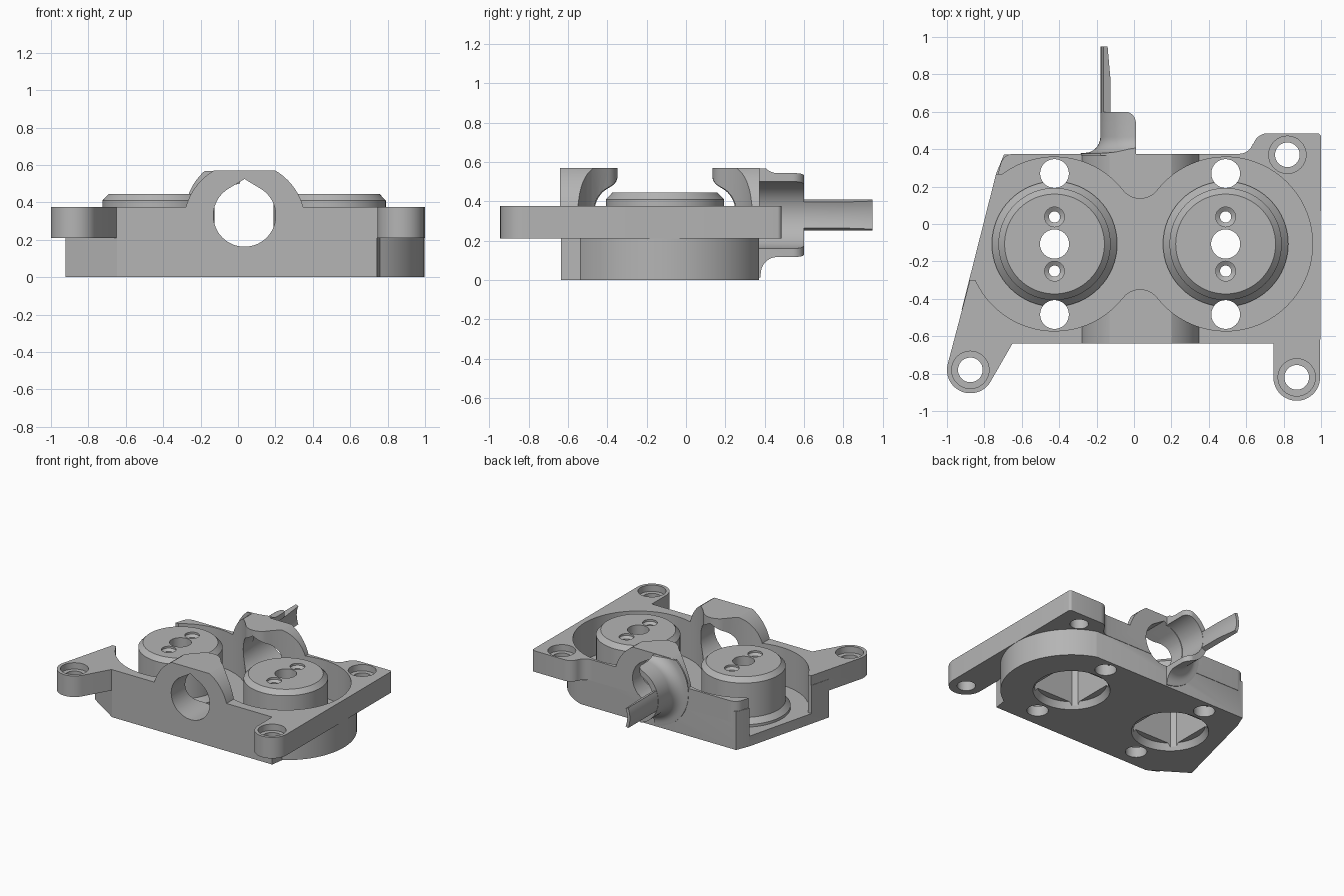
import bpy
import bmesh
from math import sin, cos, pi, radians, atan2, acos

if "Cube" in bpy.data.objects:
    bpy.data.objects.remove(bpy.data.objects["Cube"], do_unlink=True)

grey = bpy.data.materials.new("plain_grey")
grey.use_nodes = True
grey.diffuse_color = (0.46, 0.46, 0.46, 1)
grey.node_tree.nodes["Principled BSDF"].inputs["Base Color"].default_value = grey.diffuse_color

# Shared layout
BOSS_X = (-0.425, 0.49)
BOSS_Y = -0.107
MID = 0.035
BORE_Z, BORE_R = 0.33, 0.167
FRONT, BACK = -0.64, 0.375
FLOOR, PLATE_LOW, PLATE_TOP, ARCH_TOP = 0.08, 0.21, 0.375, 0.57
LUGS = ((0.87, -0.82), (-0.875, -0.78), (0.82, 0.37))
LUG_R = 0.125


def arc(cx, cy, r, start, end, n=12):
    """Points along an arc, angles in radians."""
    steps = [start + (end - start) * i / n for i in range(n + 1)]
    return [(cx + r * cos(a), cy + r * sin(a)) for a in steps]


def deg_arc(cx, cy, r, start, end, n=12):
    return arc(cx, cy, r, radians(start), radians(end), n)


def loft(name, rings):
    """Closed solid through equal rings of points, capped at both ends."""
    bm = bmesh.new()
    rows = [[bm.verts.new(p) for p in ring] for ring in rings]
    count = len(rows[0])
    for low, high in zip(rows, rows[1:]):
        for i in range(count):
            j = (i + 1) % count
            bm.faces.new((low[i], low[j], high[j], high[i]))
    bm.faces.new(rows[0])
    bm.faces.new(rows[-1])
    bmesh.ops.remove_doubles(bm, verts=bm.verts, dist=1e-5)
    bmesh.ops.recalc_face_normals(bm, faces=bm.faces)
    mesh = bpy.data.meshes.new(name)
    bm.to_mesh(mesh)
    bm.free()
    mesh.materials.append(grey)
    obj = bpy.data.objects.new(name, mesh)
    bpy.context.collection.objects.link(obj)
    return obj


def prism(name, outline, z0, z1):
    return loft(name, [[(x, y, z) for x, y in outline] for z in (z0, z1)])


def prism_y(name, outline, y0, y1):
    return loft(name, [[(x, y, z) for x, z in outline] for y in (y0, y1)])


def turned(name, x, y, profile, n=64):
    """Round part about a vertical axis from (radius, height) pairs."""
    return loft(name, [[(px, py, z) for px, py in arc(x, y, r, 0, 2 * pi, n)[:-1]]
                       for r, z in profile])


def swept(name, profile, start, end, n):
    """Part of a tube about the bore axis from (radius, y) pairs."""
    angles = [radians(start + (end - start) * i / n) for i in range(n + 1)]
    return loft(name, [[(MID + r * cos(a), y, BORE_Z + r * sin(a)) for r, y in profile]
                       for a in angles])


def combine(target, tool, operation):
    mod = target.modifiers.new("combine", "BOOLEAN")
    mod.operation = operation
    mod.solver = "EXACT"
    mod.object = tool
    graph = bpy.context.evaluated_depsgraph_get()
    mesh = bpy.data.meshes.new_from_object(target.evaluated_get(graph))
    target.modifiers.clear()
    target.data = mesh
    bpy.data.objects.remove(tool, do_unlink=True)


# Flange plate with three mounting lugs
plate = ([(0.745, FRONT), (0.745, -0.82)]
         + deg_arc(*LUGS[0], LUG_R, 180, 360, 24)
         + deg_arc(0.98, 0.465, 0.02, 0, 90, 4)
         + deg_arc(0.715, 0.405, 0.08, 90, 165, 8)
         + deg_arc(0.56, 0.455, 0.08, -15, -90, 8)
         + deg_arc(-0.645, 0.305, 0.07, 90, 165, 8)
         + deg_arc(*LUGS[1], LUG_R, 166, 329, 24)
         + [(-0.65, FRONT)])
body = prism("housing_body", plate, PLATE_LOW, PLATE_TOP)

# Lower body with one round end and one slanted end
lower = ([(-0.922, -0.46), (-0.648, -0.637), (0.743, -0.637)]
         + deg_arc(BOSS_X[1], BOSS_Y, 0.506, -58, 70, 40)
         + [(0.655, 0.372), (-0.695, 0.372), (-0.737, 0.27)])
combine(body, prism("lower_body", lower, 0, 0.3), "UNION")

# Flat-topped arch over the bore
half = acos((ARCH_TOP - 0.29) / 0.325)
arch = [(MID + 0.325, 0.3)] + arc(MID, 0.29, 0.325, 0.2, pi / 2 - half, 16)
arch += arc(MID, 0.29, 0.325, pi / 2 + half, pi - 0.2, 16) + [(MID - 0.325, 0.3)]
combine(body, prism_y("arch", arch, FRONT, BACK), "UNION")

# Hourglass pocket around both bosses, open on the slanted side
reach, waist, pocket_r = (BOSS_X[1] - BOSS_X[0]) / 2, 0.242, 0.465
fillet = (reach ** 2 + waist ** 2 - pocket_r ** 2) / (2 * (pocket_r - waist))
rise = waist + fillet
t = atan2(rise, reach)
mid = sum(BOSS_X) / 2
pocket = (arc(BOSS_X[1], BOSS_Y, pocket_r, t - pi, pi - t, 56)
          + arc(mid, BOSS_Y + rise, fillet, -t, t - pi, 16)
          + arc(BOSS_X[0], BOSS_Y, pocket_r, t, 2 * pi - t, 56)
          + arc(mid, BOSS_Y - rise, fillet, pi - t, t, 16))
combine(body, prism("pocket", pocket, FLOOR, 1), "DIFFERENCE")
side_gap = [(-1.2, -0.3), (-0.7, -0.3), (-0.7, 0.265), (-1.2, 0.265)]
combine(body, prism("side_gap", side_gap, FLOOR, 1), "DIFFERENCE")

# Teardrop bore
apex = 0.195
open_angle = acos(BORE_R / apex)
bore = arc(MID, BORE_Z, BORE_R, pi / 2 + open_angle, 2.5 * pi - open_angle, 48)
bore.append((MID, BORE_Z + apex))
combine(body, prism_y("bore", bore, -1, 1), "DIFFERENCE")

# Round bosses with hollow undersides and drilled tops
for x in BOSS_X:
    combine(body, turned("boss", x, BOSS_Y, [
        (0.335, 0.04), (0.335, 0.1), (0.3, 0.14), (0.3, 0.41), (0.267, 0.445)]), "UNION")
for x in BOSS_X:
    h, c = 0.2, 0.17
    square = [(h, -c), (h, c), (c, h), (-c, h), (-h, c), (-h, -c), (-c, -h), (c, -h)]
    square = [(x + u, BOSS_Y + v) for u, v in square]
    combine(body, prism("hollow", square, -0.1, 0.36), "DIFFERENCE")
    combine(body, turned("hollow_mouth", x, BOSS_Y, [(0.285, -0.02), (0.25, 0.05)]), "DIFFERENCE")
    combine(body, turned("shaft_hole", x, BOSS_Y, [(0.078, 0.3), (0.078, 0.6)], 32), "DIFFERENCE")
    for side in (-1, 1):
        combine(body, turned("screw_hole", x, BOSS_Y + side * 0.145, [
            (0.03, 0.3), (0.03, 0.415), (0.053, 0.43), (0.053, 0.5)], 24), "DIFFERENCE")
        combine(body, turned("floor_hole", x, BOSS_Y + side * 0.377, [
            (0.077, -0.1), (0.077, 0.6)], 32), "DIFFERENCE")

# Counterbored lug holes
for x, y in LUGS:
    combine(body, turned("lug_hole", x, y, [
        (0.066, 0.1), (0.066, 0.325), (0.1, 0.325), (0.1, 0.6)], 32), "DIFFERENCE")

# Flared half sleeve behind the bore
flare = deg_arc(0.3, 0.465, 0.085, 270, 180, 8)
sleeve = swept("half_sleeve", [(0.172, 0.365), (0.32, 0.365), (0.32, 0.378)] + flare
               + [(0.215, 0.6), (0.172, 0.6)], 75, 285, 42)
trim = [(-0.5, 0.3), (0.01, 0.3)] + deg_arc(-0.05, 0.541, 0.06, 0, 90, 8) + [(-0.5, 0.601)]
combine(sleeve, prism("trim", trim, 0.01, ARCH_TOP - 0.003), "INTERSECT")

# Thin curved tongue at the end of the sleeve
tongue = swept("tongue", [(0.174, 0.58), (0.213, 0.58), (0.213, 0.95), (0.19, 0.95),
                          (0.174, 0.78)], 158, 202, 10)

# Smooth curved faces, keep edges sharp
bpy.ops.object.select_all(action="DESELECT")
for obj in (body, sleeve, tongue):
    obj.select_set(True)
bpy.context.view_layer.objects.active = body
bpy.ops.object.shade_smooth_by_angle(angle=radians(25))
